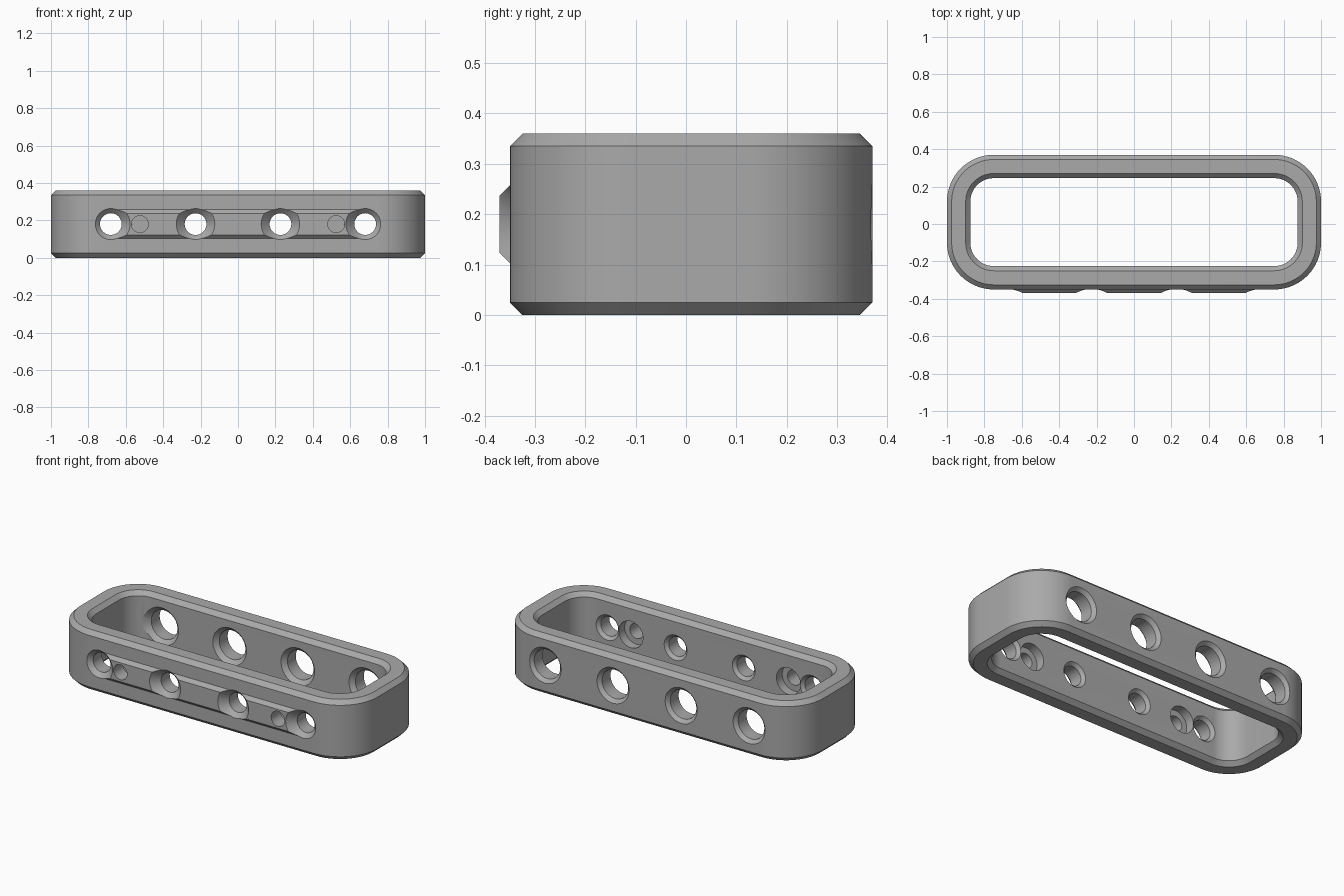
import bpy, bmesh, math

cube = bpy.data.objects.get("Cube")
if cube:
    bpy.data.objects.remove(cube, do_unlink=True)

grey = bpy.data.materials.new("plain grey")
grey.use_nodes = True
COLOUR = (0.4, 0.4, 0.4, 1)
grey.diffuse_color = COLOUR
grey.node_tree.nodes["Principled BSDF"].inputs["Base Color"].default_value = COLOUR

MID_Y, MID_Z, HEIGHT, BEVEL = 0.01, 0.18, 0.36, 0.025
HOLES = (-0.68, -0.227, 0.227, 0.68)


def loft(name, loops, closed=False):
    """Skin a list of equal point loops, capping the ends unless closed."""
    bm = bmesh.new()
    rings = [[bm.verts.new(p) for p in loop] for loop in loops]
    pairs = list(zip(rings, rings[1:]))
    if closed:
        pairs.append((rings[-1], rings[0]))
    else:
        bm.faces.new(rings[0])
        bm.faces.new(rings[-1])
    for a, b in pairs:
        for i in range(len(a)):
            j = (i + 1) % len(a)
            bm.faces.new((a[i], a[j], b[j], b[i]))
    bmesh.ops.recalc_face_normals(bm, faces=bm.faces)
    mesh = bpy.data.meshes.new(name)
    bm.to_mesh(mesh)
    bm.free()
    mesh.materials.append(grey)
    obj = bpy.data.objects.new(name, mesh)
    bpy.context.scene.collection.objects.link(obj)
    return obj


def rounded_loop(radius, z, steps=16):
    """Rounded rectangle grown by a radius from the frame's core."""
    pts = []
    for k, (sx, sy) in enumerate(((1, 1), (-1, 1), (-1, -1), (1, -1))):
        for i in range(steps + 1):
            a = (k + i / steps) * math.pi / 2
            pts.append((sx * 0.75 + radius * math.cos(a),
                        MID_Y + sy * 0.11 + radius * math.sin(a), z))
    return pts


def drill(name, x, profile, sides=48):
    """Turned cutter along y from (y, radius) pairs."""
    ring = [2 * math.pi * i / sides for i in range(sides)]
    return loft(name, [[(x + r * math.cos(a), y, MID_Z + r * math.sin(a))
                        for a in ring] for y, r in profile])


def combine(target, tool, operation):
    mod = target.modifiers.new(tool.name, "BOOLEAN")
    mod.operation, mod.solver, mod.object = operation, "EXACT", tool
    bpy.context.view_layer.objects.active = target
    bpy.ops.object.modifier_apply(modifier=mod.name)
    bpy.data.objects.remove(tool, do_unlink=True)


# Frame: stadium-like band with bevelled rims inside and out
top = HEIGHT - BEVEL
frame = loft("frame", [rounded_loop(r, z) for r, z in (
    (0.225, 0), (0.25, BEVEL), (0.25, top), (0.225, HEIGHT),
    (0.15, HEIGHT), (0.125, top), (0.125, BEVEL), (0.15, 0))], closed=True)

# Raised front rail with sloping long edges
section = ((-0.33, 0.098), (-0.37, 0.057))
rail = loft("rail", [[(x, y, MID_Z + s * h) for s, y, h in (
    (-1, *section[0]), (-1, *section[1]), (1, *section[1]), (1, *section[0]))]
    for x in (HOLES[0], HOLES[-1])])
combine(frame, rail, "UNION")

# Countersunk holes: narrow in the front wall, wide in the back wall
for x in HOLES:
    combine(frame, drill("front_hole", x, (
        (-0.39, 0.123), (-0.325, 0.058), (-0.243, 0.058), (-0.2, 0.101))), "DIFFERENCE")
    combine(frame, drill("back_hole", x, (
        (0.21, 0.147), (0.27, 0.087), (0.35, 0.087), (0.39, 0.127))), "DIFFERENCE")

# Small screw holes through the rail, counterbored from inside
for x in (-0.525, 0.525):
    combine(frame, drill("screw_hole", x, (
        (-0.39, 0.045), (-0.28, 0.045), (-0.28, 0.08), (-0.2, 0.08))), "DIFFERENCE")

bpy.ops.object.select_all(action="DESELECT")
frame.select_set(True)
bpy.context.view_layer.objects.active = frame
bpy.ops.object.shade_smooth_by_angle(angle=math.radians(25))
